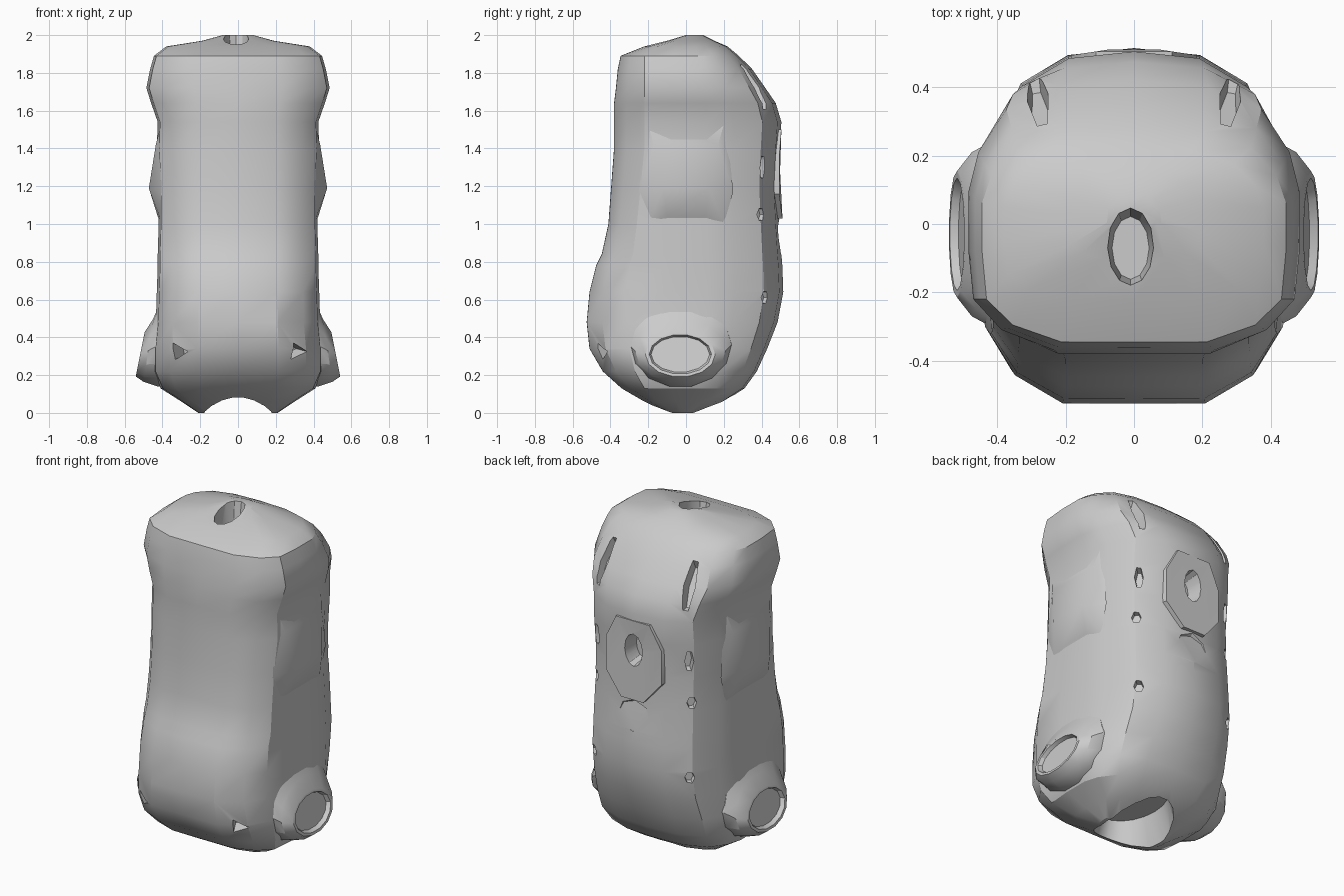
import bpy, bmesh
from math import pi, cos, sin
from mathutils import Vector

if "Cube" in bpy.data.objects:
    bpy.data.objects.remove(bpy.data.objects["Cube"])


def make(name, verts, faces):
    me = bpy.data.meshes.new(name)
    me.from_pydata(verts, [], faces)
    bm = bmesh.new()
    bm.from_mesh(me)
    bmesh.ops.recalc_face_normals(bm, faces=bm.faces)
    bm.to_mesh(me)
    bm.free()
    ob = bpy.data.objects.new(name, me)
    bpy.context.collection.objects.link(ob)
    return ob


def loft(name, rings):
    """Skin equal-length closed rings and cap both ends."""
    n = len(rings[0])
    verts = [p for r in rings for p in r]
    faces = [(k * n + i, k * n + (i + 1) % n, (k + 1) * n + (i + 1) % n, (k + 1) * n + i)
             for k in range(len(rings) - 1) for i in range(n)]
    faces += [tuple(range(n))[::-1], tuple(range(len(verts) - n, len(verts)))]
    return make(name, verts, faces)


def hull(name, pts):
    bm = bmesh.new()
    for p in pts:
        bm.verts.new(p)
    bmesh.ops.convex_hull(bm, input=bm.verts)
    bmesh.ops.recalc_face_normals(bm, faces=bm.faces)
    me = bpy.data.meshes.new(name)
    bm.to_mesh(me)
    bm.free()
    ob = bpy.data.objects.new(name, me)
    bpy.context.collection.objects.link(ob)
    return ob


def plug(center, direction, rx, ry, depth, sides=12):
    """Tapered oval cutter centred on the surface point."""
    c, d = Vector(center), Vector(direction).normalized()
    q = d.to_track_quat('Z', 'Y')
    rings = []
    for t, s in ((-depth, .8), (depth, 1.15)):
        rings.append([c + q @ Vector((rx * s * cos(2 * pi * i / sides),
                                      ry * s * sin(2 * pi * i / sides), t)) for i in range(sides)])
    ob = loft("cutter", rings)
    ob.hide_render = True
    return ob


def cut(targets, cutter):
    for ob in targets:
        m = ob.modifiers.new("cut", 'BOOLEAN')
        m.operation, m.solver, m.object = 'DIFFERENCE', 'EXACT', cutter
        bpy.context.view_layer.objects.active = ob
        bpy.ops.object.modifier_apply(modifier=m.name)
    bpy.data.objects.remove(cutter)


# Main shell: z, half width, front y, front corner y, back y
sections = [
    (0.00, .21, -.10, -.05, .06), (.06, .30, -.22, -.15, .20),
    (.13, .41, -.34, -.22, .31), (.22, .45, -.44, -.27, .375),
    (.34, .45, -.51, -.30, .43), (.48, .435, -.525, -.32, .485),
    (.64, .43, -.51, -.32, .515), (.78, .425, -.475, -.30, .51),
    (.84, .425, -.445, -.28, .505), (1.0, .42, -.41, -.26, .495),
    (1.2, .42, -.395, -.24, .485), (1.4, .43, -.38, -.22, .495),
    (1.54, .425, -.38, -.22, .505), (1.64, .46, -.38, -.22, .475),
    (1.72, .485, -.37, -.22, .42), (1.82, .465, -.36, -.22, .35),
    (1.89, .445, -.345, -.22, .28), (1.94, .38, -.22, -.15, .22),
    (1.97, .19, -.10, -.06, .15), (2.0, .08, .0, .01, .09)]


def shell_ring(z, w, yf, yc, yb):
    mid = yf * .6 + yc * .4
    half = [(.48, yf), (.8, mid), (.97, yc), (1, yc * .35), (1, yb * .22),
            (.94, yb * .5), (.77, yb * .8), (.45, yb * .96)]
    right = [(u * w, y, z) for u, y in half]
    left = [(-x, y, zz) for x, y, zz in reversed(right)]
    return [(0, yf - .001, z)] + right + [(0, yb, z)] + left


body = loft("body_shell", [shell_ring(*s) for s in sections])

# Raised shield panel on the back
outline = [(-.12, 1.5), (.12, 1.5), (.2, 1.36), (.2, 1.16), (.08, 1.03),
           (-.08, 1.03), (-.2, 1.16), (-.2, 1.36)]
panel = loft("back_panel", [[(x, .38, z) for x, z in outline],
                            [(x * .92, .522 - abs(x) * .14, z) for x, z in outline]])

# Openings on the centre line
cut([body], plug((0, 0, .03), (0, 0, -1), .185, .285, .15, 18))
cut([body], plug((-.01, -.07, 1.97), (0, 0, 1), .068, .115, .13))
cut([body, panel], plug((0, .50, 1.32), (0, 1, 0), .06, .10, .10))
cut([body], plug((0, .525, .93), (0, 1, .15), .13, .11, .035, 8))

# Paired openings and grooves
for s in (-1, 1):
    cut([body], plug((s * .30, -.42, .33), (s * .6, -1, -.2), .055, .05, .06, 3))
    cut([body], plug((s * .33, .41, 1.05), (s, 1, 0), .03, .04, .05, 6))
    cut([body], plug((s * .33, .43, .61), (s, 1, 0), .03, .04, .05, 6))
    cut([body], plug((s * .31, .41, 1.30), (s, 1, 0), .025, .07, .05, 6))
    cut([body], plug((s * .28, .355, 1.72), (s * .15, .85, .53), .03, .16, .035, 6))

parts = [body, panel]
for s, side in ((-1, "left"), (1, "right")):
    # Lower side socket: x, tilt, half depth, half height, centre z
    rings = []
    for x, tilt, ry, rz, cz in ((.34, 0, .28, .235, .37), (.42, .03, .27, .225, .36),
                                (.475, .15, .24, .17, .33), (.518, .2, .185, .12, .31),
                                (.518, .2, .165, .105, .31), (.495, .2, .155, .095, .31)):
        rings.append([(s * (x - tilt * rz * sin(a)), -.03 + ry * cos(a), cz + rz * sin(a))
                      for a in (2 * pi * i / 14 for i in range(14))])
    parts.append(loft(side + "_socket", rings))
    # Mid side swelling
    parts.append(hull(side + "_side_swelling", [
        (s * x, y, z) for x, y, z in (
            (.40, -.21, 1.56), (.40, .21, 1.56), (.435, -.17, 1.42), (.435, .17, 1.42),
            (.472, -.12, 1.19), (.472, .12, 1.19), (.405, -.25, 1.17), (.405, .25, 1.17),
            (.40, -.2, 1.0), (.40, .2, 1.0), (.425, -.1, 1.04), (.425, .1, 1.04))]))

# Smooth shading with crisp edges
for ob in parts:
    bpy.ops.object.select_all(action='DESELECT')
    ob.select_set(True)
    bpy.context.view_layer.objects.active = ob
    bpy.ops.object.shade_smooth_by_angle(angle=.5)
